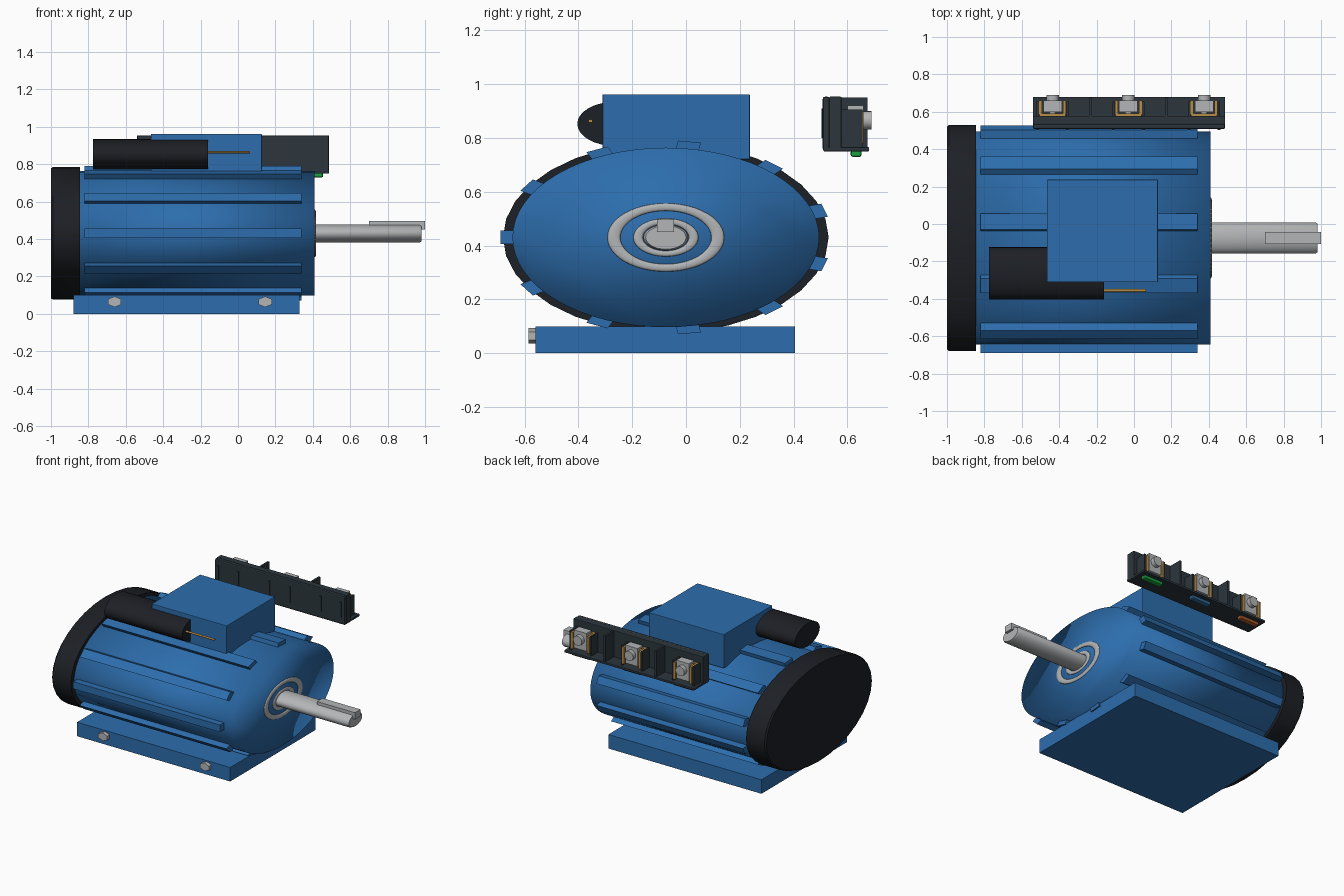
import bpy, bmesh, math
from mathutils import Matrix, Vector

if "Cube" in bpy.data.objects:
    bpy.data.objects.remove(bpy.data.objects["Cube"])

def mat(name, rgb):
    m = bpy.data.materials.new(name)
    m.diffuse_color = (*rgb, 1)
    m.use_nodes = True
    m.node_tree.nodes["Principled BSDF"].inputs["Base Color"].default_value = m.diffuse_color
    return m

BLUE = mat("blue_paint", (0.026, 0.155, 0.42))
BLACK = mat("black_plastic", (0.012, 0.014, 0.018))
SLATE = mat("slate_plastic", (0.025, 0.037, 0.047))
BRASS = mat("brass", (0.5, 0.27, 0.06))
STEEL = mat("steel", (0.45, 0.46, 0.47))
GREEN = mat("green_tag", (0.01, 0.35, 0.05))
TAGBLUE = mat("blue_tag", (0.03, 0.14, 0.32))
ORANGE = mat("orange_tag", (0.4, 0.1, 0.02))

CY, CZ, SQ = -0.075, 0.43, 0.585   # motor axis and vertical squash

def finish(bm, name, m, smooth=None, bevel=0):
    bmesh.ops.recalc_face_normals(bm, faces=bm.faces)
    me = bpy.data.meshes.new(name)
    bm.to_mesh(me)
    bm.free()
    ob = bpy.data.objects.new(name, me)
    bpy.context.collection.objects.link(ob)
    if m:
        me.materials.append(m)
    if bevel:
        b = ob.modifiers.new("bevel", 'BEVEL')
        b.width, b.segments = bevel, 2
    if smooth == 'all':
        me.shade_smooth()
    elif smooth:
        bpy.ops.object.select_all(action='DESELECT')
        ob.select_set(True)
        bpy.context.view_layer.objects.active = ob
        bpy.ops.object.shade_smooth_by_angle(angle=math.radians(smooth))
    return ob

def box(name, x, y, z, m, bevel=0):
    """Box from (min, max) ranges."""
    bm = bmesh.new()
    size = [r[1] - r[0] for r in (x, y, z)]
    mid = [(r[0] + r[1]) / 2 for r in (x, y, z)]
    bmesh.ops.create_cube(bm, size=1, matrix=Matrix.Translation(mid) @ Matrix.Diagonal((*size, 1)))
    return finish(bm, name, m, bevel=bevel)

def lathe_x(name, profile, m, cy=CY, cz=CZ, sq=SQ, n=32, smooth=35):
    """Turn (x, radius) profile about the x axis, squashed in z, with capped ends."""
    bm = bmesh.new()
    rings = []
    for x, r in profile:
        rings.append([bm.verts.new((x, cy + r * math.cos(2 * math.pi * i / n),
                                    cz + sq * r * math.sin(2 * math.pi * i / n))) for i in range(n)])
    for a, b in zip(rings, rings[1:]):
        for i in range(n):
            bm.faces.new((a[i], a[(i + 1) % n], b[(i + 1) % n], b[i]))
    bm.faces.new(rings[0])
    bm.faces.new(rings[-1])
    return finish(bm, name, m, smooth)

def cyl_y(name, x, z, r, y, m, n=24, sz=1.0):
    """Cylinder along y."""
    bm = bmesh.new()
    M = (Matrix.Translation((x, (y[0] + y[1]) / 2, z)) @ Matrix.Diagonal((1, 1, sz, 1))
         @ Matrix.Rotation(math.pi / 2, 4, 'X'))
    bmesh.ops.create_cone(bm, cap_ends=True, segments=n, radius1=r, radius2=r,
                          depth=y[1] - y[0], matrix=M)
    return finish(bm, name, m, 35)

def ring_x(name, x, R, r, depth, m, n=48, k=12):
    """Flattened torus around the shaft."""
    bm = bmesh.new()
    v = []
    for i in range(n):
        a = 2 * math.pi * i / n
        row = []
        for j in range(k):
            b = 2 * math.pi * j / k
            q = R + r * math.cos(b)
            row.append(bm.verts.new((x + depth * math.sin(b), CY + q * math.cos(a), CZ + SQ * q * math.sin(a))))
        v.append(row)
    for i in range(n):
        for j in range(k):
            bm.faces.new((v[i][j], v[(i + 1) % n][j], v[(i + 1) % n][(j + 1) % k], v[i][(j + 1) % k]))
    return finish(bm, name, m, 'all')

# Motor housing and rear fan cover
lathe_x("motor_housing", [(-0.85, 0.57), (0.41, 0.57)], BLUE, n=64, smooth='all')
lathe_x("fan_cover", [(-1.0, 0.595), (-0.99, 0.605), (-0.845, 0.605)], BLACK)

# Eleven cooling fins, squashed with the housing
for i in range(11):
    t = math.pi + i * 2 * math.pi / 11
    M = (Matrix.Translation((-0.24, CY, CZ)) @ Matrix.Diagonal((1, 1, SQ, 1)) @ Matrix.Rotation(t, 4, 'X')
         @ Matrix.Translation((0, 0.587, 0)) @ Matrix.Diagonal((1.16, 0.056, 0.086, 1)))
    bm = bmesh.new()
    bmesh.ops.create_cube(bm, size=1, matrix=M)
    finish(bm, f"cooling_fin_{i + 1}", BLUE)

# Shaft, key and bearing rings
lathe_x("shaft", [(0.35, 0.083), (0.97, 0.083), (0.982, 0.075)], STEEL)
box("shaft_key", (0.70, 1.0), (-0.107, -0.044), (0.45, 0.497), STEEL)
ring_x("bearing_outer_ring", 0.41, 0.193, 0.024, 0.007, STEEL)
ring_x("bearing_inner_ring", 0.41, 0.103, 0.018, 0.006, STEEL)

# Base with hex bolts on the front edge
box("base_plate", (-0.88, 0.33), (-0.56, 0.405), (0, 0.10), BLUE)
for i, x in enumerate((-0.66, 0.145)):
    cyl_y(f"base_bolt_{i + 1}", x, 0.064, 0.041, (-0.586, -0.55), STEEL, n=6, sz=0.7)

# Junction box, capacitor and its lead
box("junction_box", (-0.465, 0.127), (-0.31, 0.237), (0.72, 0.962), BLUE, bevel=0.003)
lathe_x("capacitor", [(-0.775, 0.14), (-0.16, 0.14)], BLACK, cy=-0.264, cz=0.852, sq=0.585)
lathe_x("capacitor_lead", [(-0.18, 0.008), (0.065, 0.008)], BRASS, cy=-0.355, cz=0.863, sq=0.8, n=12)

# Terminal block: back wall, ledge and dividers
X = (-0.54, 0.487)
box("block_back_plate", X, (0.508, 0.534), (0.752, 0.953), SLATE, bevel=0.008)
box("block_wall", X, (0.532, 0.578), (0.755, 0.953), SLATE, bevel=0.004)
box("block_ledge", X, (0.51, 0.68), (0.75, 0.766), SLATE, bevel=0.003)
for i, x in enumerate((-0.232, 0.172)):
    box(f"block_divider_{i + 1}", (x - 0.007, x + 0.007), (0.57, 0.675), (0.76, 0.95), SLATE)

# Three terminals with cage, clamp, screw, cheeks and coloured tag
for i, (x, tag) in enumerate(zip((-0.435, -0.03, 0.375), (ORANGE, TAGBLUE, GREEN))):
    n = i + 1
    for s in (-1, 1):
        box(f"terminal_{n}_cheek_{s}", (x + s * 0.08 - 0.006, x + s * 0.08 + 0.006), (0.57, 0.655),
            (0.76, 0.905), SLATE)
        box(f"terminal_{n}_cage_side_{s}", (x + s * 0.064 - 0.008, x + s * 0.064 + 0.008), (0.585, 0.66),
            (0.78, 0.90), BRASS)
        box(f"back_rib_{n}_{s}", (x + s * 0.08 - 0.008, x + s * 0.08 + 0.008), (0.503, 0.512),
            (0.80, 0.91), SLATE)
    box(f"terminal_{n}_cage_base", (x - 0.07, x + 0.07), (0.578, 0.592), (0.78, 0.90), BRASS)
    box(f"terminal_{n}_clamp", (x - 0.05, x + 0.05), (0.635, 0.66), (0.79, 0.92), STEEL, bevel=0.004)
    box(f"terminal_{n}_clamp_lip", (x - 0.05, x + 0.05), (0.60, 0.66), (0.905, 0.92), STEEL)
    cyl_y(f"terminal_{n}_screw_shank", x, 0.865, 0.018, (0.585, 0.65), STEEL)
    cyl_y(f"terminal_{n}_screw_head", x, 0.865, 0.034, (0.655, 0.69), STEEL)
    box(f"terminal_{n}_tag", (x - 0.075, x + 0.08), (0.612, 0.652), (0.729, 0.755), tag, bevel=0.008)
